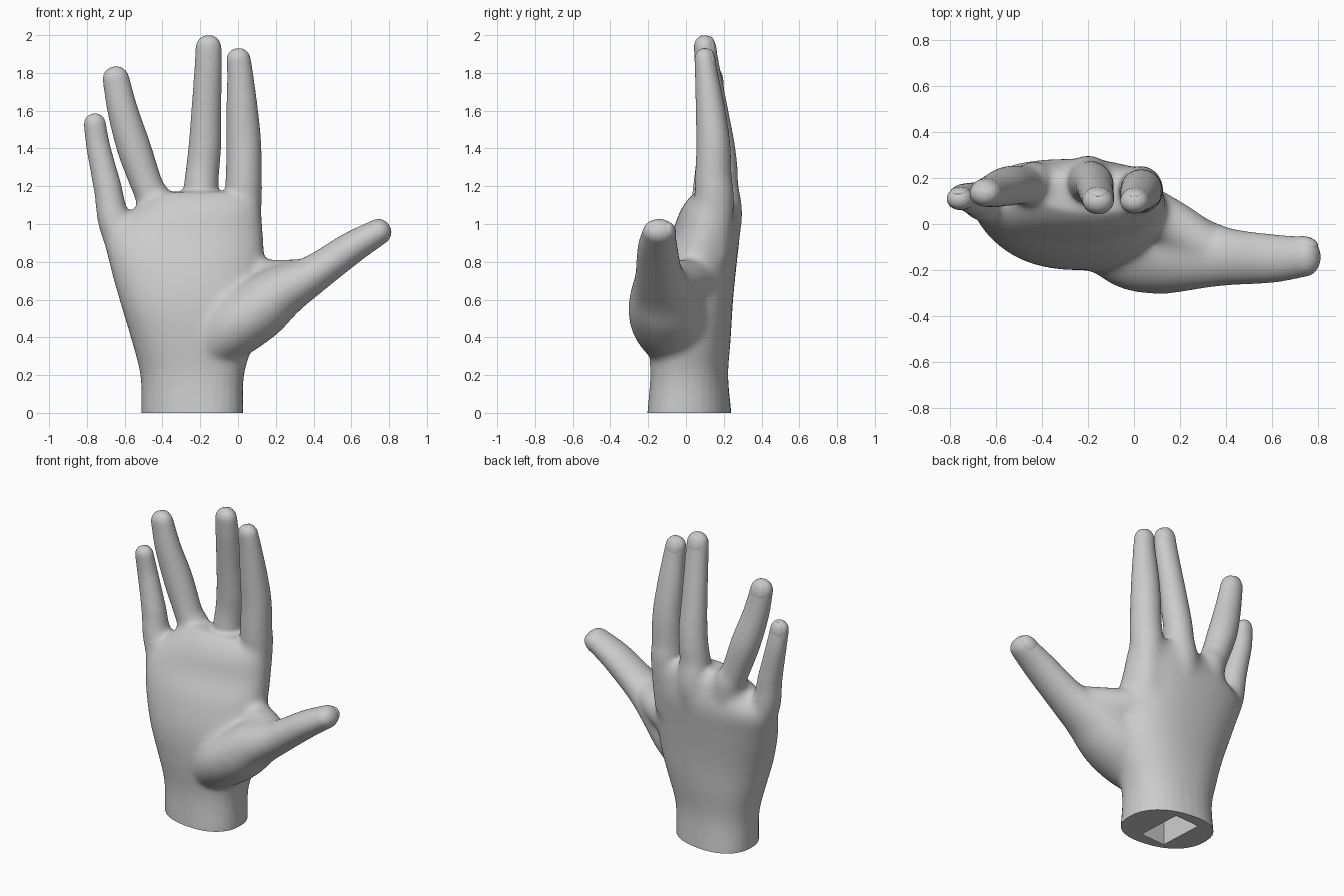
import bpy, bmesh
from math import sin, cos, pi, radians, copysign
from mathutils import Vector, Matrix

if "Cube" in bpy.data.objects:
    bpy.data.objects.remove(bpy.data.objects["Cube"], do_unlink=True)

SIDES = 32
skin = bpy.data.materials.new("light grey")
skin.use_nodes = True
skin.diffuse_color = (0.6, 0.6, 0.6, 1)
skin.node_tree.nodes["Principled BSDF"].inputs["Base Color"].default_value = (0.6, 0.6, 0.6, 1)


def spline(rows, steps=6):
    """Smooth curve through rows of any length."""
    p = [Vector(r) for r in rows]
    p = [p[0] * 2 - p[1]] + p + [p[-1] * 2 - p[-2]]
    out = []
    for a, b, c, d in zip(p, p[1:], p[2:], p[3:]):
        for i in range(steps):
            t = i / steps
            out.append((b * 2 + (c - a) * t + (a * 2 - b * 5 + c * 4 - d) * t**2
                        + (b * 3 - a - c * 3 + d) * t**3) / 2)
    return out + [p[-2]]


def loft(bm, rings):
    """Closed skin over a list of rings of points."""
    vs = [[bm.verts.new(p) for p in ring] for ring in rings]
    for a, b in zip(vs, vs[1:]):
        for i in range(SIDES):
            j = (i + 1) % SIDES
            bm.faces.new((a[i], a[j], b[j], b[i]))
    bm.faces.new(vs[0][::-1])
    bm.faces.new(vs[-1])


def frame(tangent):
    """Sideways and backward axes across a finger."""
    side = Vector((0, 1, 0)).cross(tangent).normalized()
    return side, tangent.cross(side).normalized()


def finger(bm, rows, base_depth, tip_depth):
    """Round-ended tube through rows of x, y, z, radius."""
    pts = spline(rows)
    last = len(pts) - 1
    rings = []

    def ring(c, r, t, depth):
        u, v = frame(t)
        rings.append([c + u * r * cos(a) + v * r * depth * sin(a)
                      for a in (2 * pi * i / SIDES for i in range(SIDES))])

    for i, p in enumerate(pts):
        t = (pts[min(i + 1, last)] - pts[max(i - 1, 0)]).to_3d().normalized()
        ring(p.to_3d(), p[3], t, base_depth + (tip_depth - base_depth) * i / last)
    for k in range(1, 8):
        a = radians(12 * k)
        ring(p.to_3d() + t * p[3] * sin(a), p[3] * cos(a) ** 0.9, t, tip_depth)
    loft(bm, rings)


def finish(obj):
    mesh = obj.data
    mesh.materials.clear()
    mesh.materials.append(skin)
    mesh.polygons.foreach_set("use_smooth", [True] * len(mesh.polygons))
    mesh.set_sharp_from_angle(angle=radians(50))


def add_object(name, bm):
    mesh = bpy.data.meshes.new(name)
    bmesh.ops.recalc_face_normals(bm, faces=bm.faces)
    bm.to_mesh(mesh)
    bm.free()
    obj = bpy.data.objects.new(name, mesh)
    bpy.context.collection.objects.link(obj)
    return obj


def bake(obj):
    """Apply every modifier."""
    bpy.context.view_layer.update()
    graph = bpy.context.evaluated_depsgraph_get()
    mesh = bpy.data.meshes.new_from_object(obj.evaluated_get(graph))
    obj.modifiers.clear()
    obj.data = mesh


# Wrist and palm: left edge, right edge, front, back, height
PALM = [(-.51, .025, -.2, .24, -.1), (-.512, .027, -.2, .236, 0),
        (-.517, .032, -.187, .222, .2), (-.57, .09, -.2, .238, .4),
        (-.63, .135, -.195, .25, .6), (-.685, .14, -.145, .27, .8),
        (-.705, .135, -.075, .285, .95), (-.59, .125, -.04, .27, 1.05),
        (-.5, .11, 0, .25, 1.12), (-.42, .07, .05, .21, 1.17)]

# Fingers: x, y, height, radius
FINGERS = {
    "index": [(.02, .13, .8, .09), (.027, .15, 1.1, .1), (.03, .145, 1.25, .095),
              (.031, .145, 1.42, .092), (.022, .13, 1.6, .084),
              (.012, .11, 1.78, .07), (.003, .1, 1.868, .065)],
    "middle": [(-.2, .16, .8, .09), (-.2, .185, 1.05, .11), (-.195, .183, 1.2, .092),
               (-.186, .185, 1.3, .088), (-.175, .175, 1.42, .086),
               (-.168, .15, 1.6, .079), (-.158, .115, 1.82, .073),
               (-.156, .1, 1.932, .069)],
    "ring": [(-.38, .14, .8, .09), (-.43, .17, 1.08, .1), (-.48, .17, 1.2, .085),
             (-.55, .165, 1.4, .09), (-.61, .145, 1.6, .081), (-.646, .135, 1.765, .071)],
    "little": [(-.55, .09, .75, .09), (-.652, .1, 1.0, .09), (-.692, .11, 1.2, .074),
               (-.738, .118, 1.4, .064), (-.758, .11, 1.528, .059)],
    "thumb": [(-.2, .02, .3, .13), (-.03, -.075, .45, .165), (.1, -.105, .54, .165),
              (.22, -.12, .635, .145), (.4, -.142, .735, .102),
              (.6, -.15, .873, .085), (.742, -.142, .957, .07)],
}
# Skin fold between thumb and palm
WEB = [(.02, .09, .71, .1), (.17, .0, .71, .105), (.32, -.1, .72, .095)]


def depths(name):
    """Front-to-back thickness against width, at base and tip."""
    return (1.22, 1.25) if name == "thumb" else (1.1, .85)


bm = bmesh.new()
rings = []
for x0, x1, y0, y1, z in spline(PALM):
    ring = []
    skew = .12 * max(0, 1 - max(z, 0) / .5)
    for i in range(SIDES):
        c, s = cos(2 * pi * i / SIDES), sin(2 * pi * i / SIDES)
        x = (x1 - x0) / 2 * copysign(abs(c) ** .88, c)
        y = (y1 - y0) / 2 * copysign(abs(s) ** .88, s)
        ring.append(((x0 + x1) / 2 + x, (y0 + y1) / 2 + y - skew * x, z))
    rings.append(ring)
loft(bm, rings)
finger(bm, WEB, 1, 1)
for name, rows in FINGERS.items():
    finger(bm, rows, *depths(name))
hand = add_object("hand", bm)

# Fuse the parts into one soft skin
remesh = hand.modifiers.new("fuse", "REMESH")
remesh.mode = "VOXEL"
remesh.voxel_size = .009
soften = hand.modifiers.new("soften", "SMOOTH")
soften.factor = .5
soften.iterations = 12
bake(hand)

# Blend the palm, thumb base and knuckles further
group = hand.vertex_groups.new(name="palm")
for v in hand.data.vertices:
    x, y, z = v.co
    weight = min(1, (z - .2) / .2, (1.2 - z) / .1, (.4 - x) / .2)
    if weight > 0:
        group.add([v.index], weight, "REPLACE")
blend = hand.modifiers.new("blend", "SMOOTH")
blend.factor = .5
blend.iterations = 120
blend.vertex_group = "palm"

# Flat base and the slot cut into it
cutters = []
for name, centre, size, turn in (("base_cutter", (0, 0, -.5), (3, 3, 1), 0),
                                 ("slot_cutter", (-.263, .02, .1), (.18, .3, .4), 3)):
    bm = bmesh.new()
    place = Matrix.Translation(centre) @ Matrix.Rotation(radians(turn), 4, "Z")
    bmesh.ops.create_cube(bm, size=1, matrix=place @ Matrix.Diagonal((*size, 1)))
    cutter = add_object(name, bm)
    cutter.hide_render = True
    cut = hand.modifiers.new(name, "BOOLEAN")
    cut.operation = "DIFFERENCE"
    cut.solver = "EXACT"
    cut.object = cutter
    cutters.append(cutter)
bake(hand)
for cutter in cutters:
    bpy.data.objects.remove(cutter, do_unlink=True)
finish(hand)

# Nails: shallow shells on the back of each fingertip
for name, rows in FINGERS.items():
    depth = depths(name)[1]
    before, tip = Vector(rows[-2]), Vector(rows[-1])
    r = tip[3]
    along = (tip - before).to_3d().normalized()
    side, back = frame(along)
    # Tip the nail with the taper of the finger
    slope = (before[3] - r) * depth / (tip - before).to_3d().length
    up = (along - back * slope).normalized()
    back = (back + along * slope).normalized()
    place = Matrix((side, back, up)).transposed().to_4x4()
    place.translation = tip.to_3d() - along * r * .15 + back * r * depth * .55
    bm = bmesh.new()
    bmesh.ops.create_uvsphere(bm, u_segments=24, v_segments=14, radius=1,
                              matrix=place @ Matrix.Diagonal((r * .75, r * depth * .48, r, 1)))
    finish(add_object(name + "_nail", bm))
